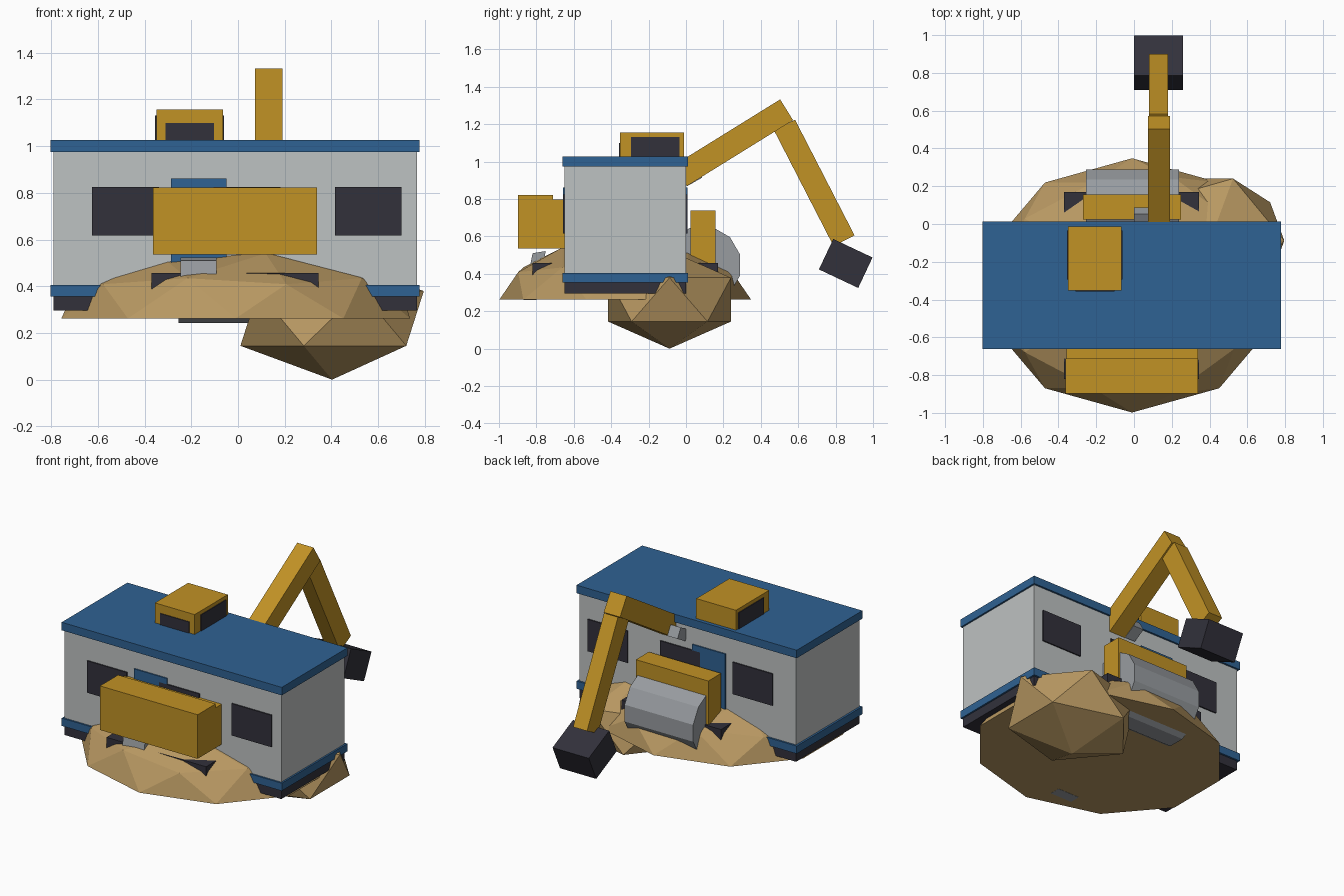
import bpy, bmesh, math
from mathutils import Matrix, Vector

if "Cube" in bpy.data.objects:
    bpy.data.objects.remove(bpy.data.objects["Cube"])


def material(name, r, g, b):
    lin = [((c / 255 + 0.055) / 1.055) ** 2.4 for c in (r, g, b)]
    m = bpy.data.materials.new(name)
    m.diffuse_color = (*lin, 1)
    m.use_nodes = True
    m.node_tree.nodes["Principled BSDF"].inputs["Base Color"].default_value = m.diffuse_color
    return m


YELLOW = material("machine yellow", 193, 146, 37)
BLUE = material("trim blue", 47, 98, 147)
WALL = material("wall grey", 190, 194, 194)
DARK = material("dark charcoal", 50, 49, 59)
ROCK = material("sand rock", 184, 152, 98)
METAL = material("metal grey", 152, 156, 160)


def finish(name, bm, mat):
    bmesh.ops.recalc_face_normals(bm, faces=bm.faces[:])
    me = bpy.data.meshes.new(name)
    bm.to_mesh(me)
    bm.free()
    me.materials.append(mat)
    ob = bpy.data.objects.new(name, me)
    bpy.context.collection.objects.link(ob)
    return ob


def prism(name, yz, x0, x1, mat):
    """Extrude a side profile along x."""
    bm = bmesh.new()
    face = bm.faces.new([bm.verts.new((x0, y, z)) for y, z in yz])
    ext = bmesh.ops.extrude_face_region(bm, geom=[face])
    verts = [v for v in ext["geom"] if isinstance(v, bmesh.types.BMVert)]
    bmesh.ops.translate(bm, verts=verts, vec=(x1 - x0, 0, 0))
    return finish(name, bm, mat)


def box(name, x0, x1, y0, y1, z0, z1, mat):
    return prism(name, [(y0, z0), (y1, z0), (y1, z1), (y0, z1)], x0, x1, mat)


def beam(name, start, end, thick, x0, x1, mat):
    """Straight bar in the side plane."""
    a, b = Vector(start), Vector(end)
    d = (b - a).normalized()
    n = Vector((-d.y, d.x)) * thick / 2
    return prism(name, [a + n, b + n, b - n, a - n], x0, x1, mat)


def rock(name, subdiv, centre, radii, flat_base, mat):
    bm = bmesh.new()
    bmesh.ops.create_icosphere(bm, subdivisions=subdiv, radius=1)
    if flat_base:
        low = [v for v in bm.verts if v.co.z < -0.05]
        bmesh.ops.delete(bm, geom=low, context='VERTS')
        rim = [e for e in bm.edges if e.is_boundary]
        bmesh.ops.holes_fill(bm, edges=rim, sides=0)
    mtx = Matrix.Translation(centre) @ Matrix.Diagonal((*radii, 1))
    bmesh.ops.transform(bm, matrix=mtx, verts=bm.verts[:])
    return finish(name, bm, mat)


# Rocks underneath
rock("rock_mound", 2, (-0.01, -0.325, 0.262), (0.785, 0.673, 0.328), True, ROCK)
rock("lower_boulder", 1, (0.403, -0.088, 0.262), (0.439, 0.386, 0.262), False, ROCK)
# Chassis buried in the mound, only its corners show
box("chassis", -0.37, 0.345, -0.82, 0.17, 0.30, 0.457, DARK)
# Step below the front door
prism("front_step", [(-0.87, 0.261), (-0.80, 0.261), (-0.75, 0.522), (-0.82, 0.51)],
      -0.247, -0.092, METAL)

# Building
box("building_base", -0.79, 0.766, -0.65, 0.0, 0.295, 0.36, DARK)
box("lower_trim", -0.803, 0.777, -0.661, 0.012, 0.355, 0.405, BLUE)
box("walls", -0.79, 0.766, -0.65, 0.0, 0.40, 0.98, WALL)
box("roof", -0.803, 0.777, -0.661, 0.012, 0.975, 1.027, BLUE)

# Windows and doors on the front and back
for side, y0, y1 in (("front", -0.658, -0.65), ("back", 0.0, 0.008)):
    for i, cx in enumerate((-0.482, 0.038, 0.558)):
        box(f"{side}_window_{i + 1}", cx - 0.143, cx + 0.143, y0, y1, 0.617, 0.824, DARK)
    box(f"{side}_door", -0.287, -0.05, y0, y1, 0.405, 0.862, BLUE)

# Roof cabin with glass on front and both sides
box("roof_cabin", -0.35, -0.065, -0.352, -0.012, 1.02, 1.156, YELLOW)
box("cabin_front_glass", -0.31, -0.102, -0.357, -0.35, 1.027, 1.10, DARK)
for side, x0 in (("left", -0.355), ("right", -0.067)):
    box(f"cabin_{side}_glass", x0, x0 + 0.007, -0.294, -0.034, 1.027, 1.132, DARK)

# Front engine housing
box("engine_housing", -0.363, 0.338, -0.897, -0.711, 0.536, 0.822, YELLOW)
box("engine_mount", -0.358, 0.338, -0.712, -0.645, 0.536, 0.797, YELLOW)

# Back drum and its holder
box("drum_holder", -0.27, 0.25, 0.025, 0.157, 0.40, 0.74, YELLOW)
R, SIDES = 0.211, 12
ring = [(0.086 + R * math.cos(math.radians(15 + 360 * k / SIDES)),
         0.447 + R * math.sin(math.radians(15 + 360 * k / SIDES))) for k in range(SIDES)]
prism("drum", ring, -0.254, 0.238, METAL)

# Digger arm
beam("arm_boom", (-0.03, 0.925), (0.538, 1.277), 0.131, 0.073, 0.19, YELLOW)
beam("arm_stick", (0.527, 1.195), (0.845, 0.577), 0.126, 0.08, 0.18, YELLOW)
beam("bucket", (0.749, 0.505), (0.959, 0.406), 0.18, 0.0, 0.26, DARK)
beam("arm_pivot", (-0.01, 0.90), (0.07, 0.945), 0.07, 0.0, 0.075, METAL)
